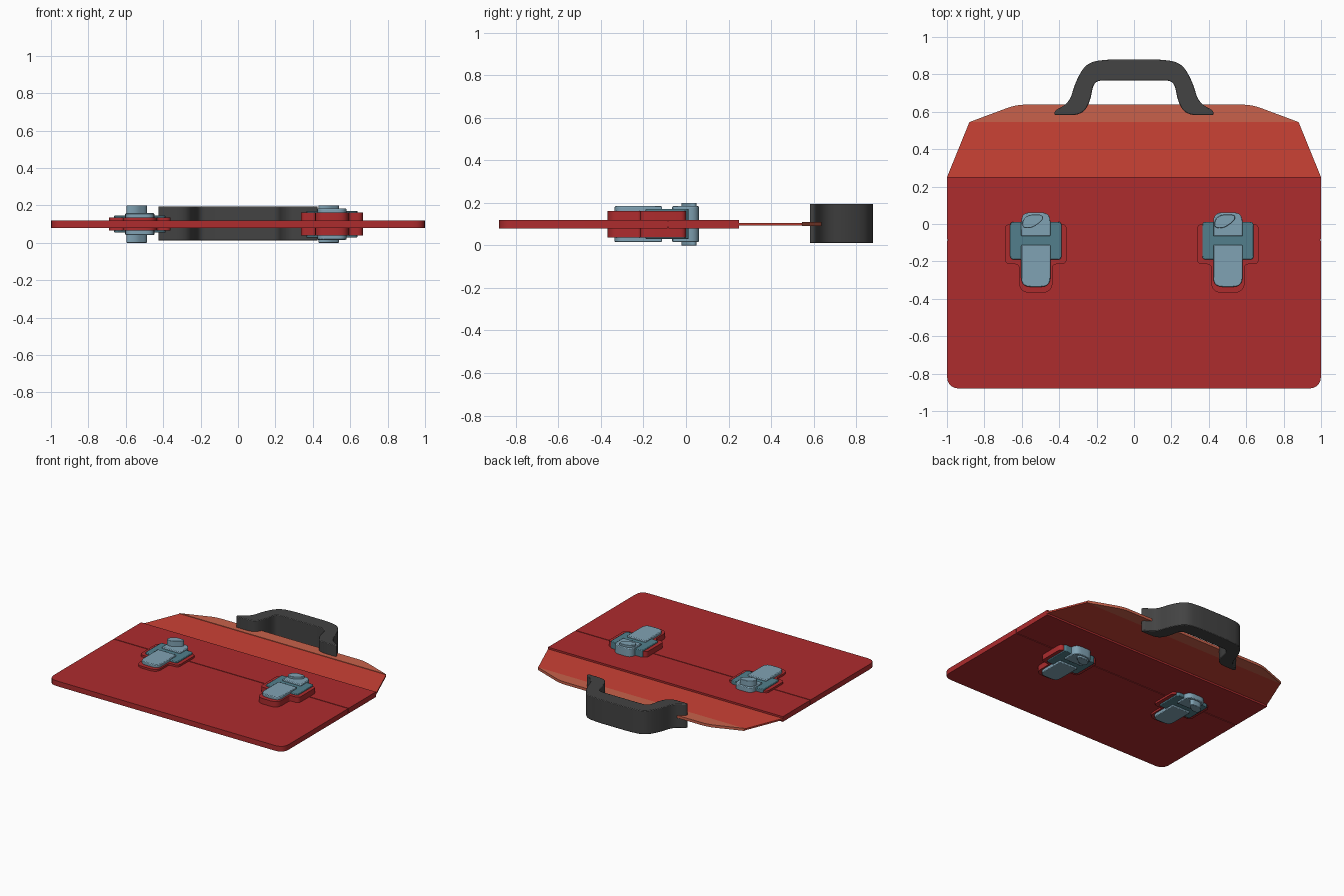
import bpy, bmesh, math

if "Cube" in bpy.data.objects:
    bpy.data.objects.remove(bpy.data.objects["Cube"])

MID = 0.1  # mid-plane height; every part is symmetric about it


def material(name, rgb):
    m = bpy.data.materials.new(name)
    m.use_nodes = True
    m.diffuse_color = (*rgb, 1)
    m.node_tree.nodes["Principled BSDF"].inputs["Base Color"].default_value = (*rgb, 1)
    return m


RED = material("deep red", (0.42, 0.025, 0.027))
LID = material("bright red", (0.6, 0.054, 0.036))
TOP = material("orange red", (0.58, 0.12, 0.07))
TEAL = material("dark teal steel", (0.084, 0.212, 0.262))
STEEL = material("pale blue steel", (0.216, 0.361, 0.451))
GREY = material("charcoal", (0.056, 0.056, 0.056))


def rounded(points, radii, steps=5):
    """Outline with each corner replaced by a curve of its own radius."""
    out, n = [], len(points)
    for i, (x, y) in enumerate(points):
        r = radii[i] if isinstance(radii, (list, tuple)) else radii
        if r == 0:
            out.append((x, y))
            continue
        ends = []
        for px, py in (points[i - 1], points[(i + 1) % n]):
            d = math.hypot(px - x, py - y)
            k = min(r, d * 0.49) / d
            ends.append((x + (px - x) * k, y + (py - y) * k))
        (ax, ay), (bx, by) = ends
        for s in range(steps + 1):
            t = s / steps
            u = 1 - t
            out.append((u * u * ax + 2 * u * t * x + t * t * bx,
                        u * u * ay + 2 * u * t * y + t * t * by))
    return out


def slab(name, outline, half, mat, bevel=0.0):
    """Extrude an outline evenly above and below the mid-plane."""
    bm = bmesh.new()
    face = bm.faces.new([bm.verts.new((x, y, MID - half)) for x, y in outline])
    ext = bmesh.ops.extrude_face_region(bm, geom=[face])
    for v in ext["geom"]:
        if isinstance(v, bmesh.types.BMVert):
            v.co.z = MID + half
    bmesh.ops.recalc_face_normals(bm, faces=bm.faces)
    mesh = bpy.data.meshes.new(name)
    bm.to_mesh(mesh)
    bm.free()
    ob = bpy.data.objects.new(name, mesh)
    bpy.context.collection.objects.link(ob)
    mesh.materials.append(mat)
    if bevel:
        mod = ob.modifiers.new("edge softening", "BEVEL")
        mod.width = bevel
        mod.segments = 2
        mod.limit_method = "ANGLE"
        mod.angle_limit = math.radians(50)
    bpy.ops.object.select_all(action="DESELECT")
    ob.select_set(True)
    bpy.context.view_layer.objects.active = ob
    bpy.ops.object.shade_smooth_by_angle(angle=math.radians(35))
    return ob


def box(x0, x1, y0, y1):
    return [(x0, y0), (x1, y0), (x1, y1), (x0, y1)]


# Case: lower body and upper band, split by a fine groove over a core
SEAM = -0.085
slab("lower_body", rounded(box(-1, 1, -0.88, SEAM - 0.003), [0.07, 0.07, 0, 0]), 0.02, RED)
slab("upper_band", box(-1, 1, SEAM + 0.003, 0.25), 0.02, RED)
slab("seam_core", box(-0.995, 0.995, SEAM - 0.02, SEAM + 0.02), 0.014, RED)

# Sloped lid and its ridge
slab("lid_panel", [(-1, 0.25), (1, 0.25), (0.88, 0.545), (-0.88, 0.545)], 0.006, LID)
slab("lid_ridge", rounded([(-0.88, 0.545), (0.88, 0.545), (0.63, 0.638), (-0.63, 0.638)],
                          [0, 0, 0.05, 0.05]), 0.01, TOP)

# Handle: one half outline, mirrored
half_handle = [(0.14, 0.88), (0.25, 0.865), (0.31, 0.77), (0.345, 0.65), (0.425, 0.605),
               (0.425, 0.582), (0.28, 0.582), (0.235, 0.65), (0.215, 0.765), (0.14, 0.768)]
outline = half_handle + [(-x, y) for x, y in reversed(half_handle)]
radii = [0.05, 0.09, 0.06, 0.05, 0.02, 0.01, 0.06, 0.05, 0.05, 0.02]
handle = slab("handle", rounded(outline, radii + radii[::-1]), 0.092, GREY, 0.005)
handle.location.z = 0.003


# Latches: backing, plate, lever, hook and a raised thumb tab
def latch(side, cx, back, plate, lever):
    def at(points):
        return [(cx + x, y) for x, y in points]

    backing = [(-0.165, 0), (-0.165, -0.215), (-0.09, -0.215), (-0.09, -0.368),
               (0.09, -0.368), (0.09, -0.215), (0.165, -0.215), (0.165, 0)]
    slab(side + "_latch_backing", rounded(at(backing), [0.03, 0.03, 0.02, 0.06,
                                                        0.06, 0.02, 0.03, 0.03]), back, RED)
    slab(side + "_latch_plate", rounded(at(box(-0.137, 0.137, -0.19, 0.012)), 0.02),
         plate, TEAL, 0.004)
    slab(side + "_latch_lever", rounded(at(box(-0.078, 0.078, -0.336, -0.112)),
                                        [0.05, 0.05, 0, 0]), lever, STEEL, 0.005)
    slab(side + "_latch_hook", rounded(at(box(-0.078, 0.078, -0.065, 0.062)),
                                       [0, 0, 0.05, 0.05]), lever, STEEL, 0.005)
    slab(side + "_latch_tab", rounded(at([(-0.072, -0.022), (-0.02, -0.022), (0.038, 0.02),
                                          (0.038, 0.05), (-0.04, 0.05), (-0.072, 0.02)]), 0.025),
         0.1, STEEL, 0.003)


latch("right", -0.525, 0.035, 0.046, 0.058)
latch("left", 0.502, 0.062, 0.071, 0.084)
